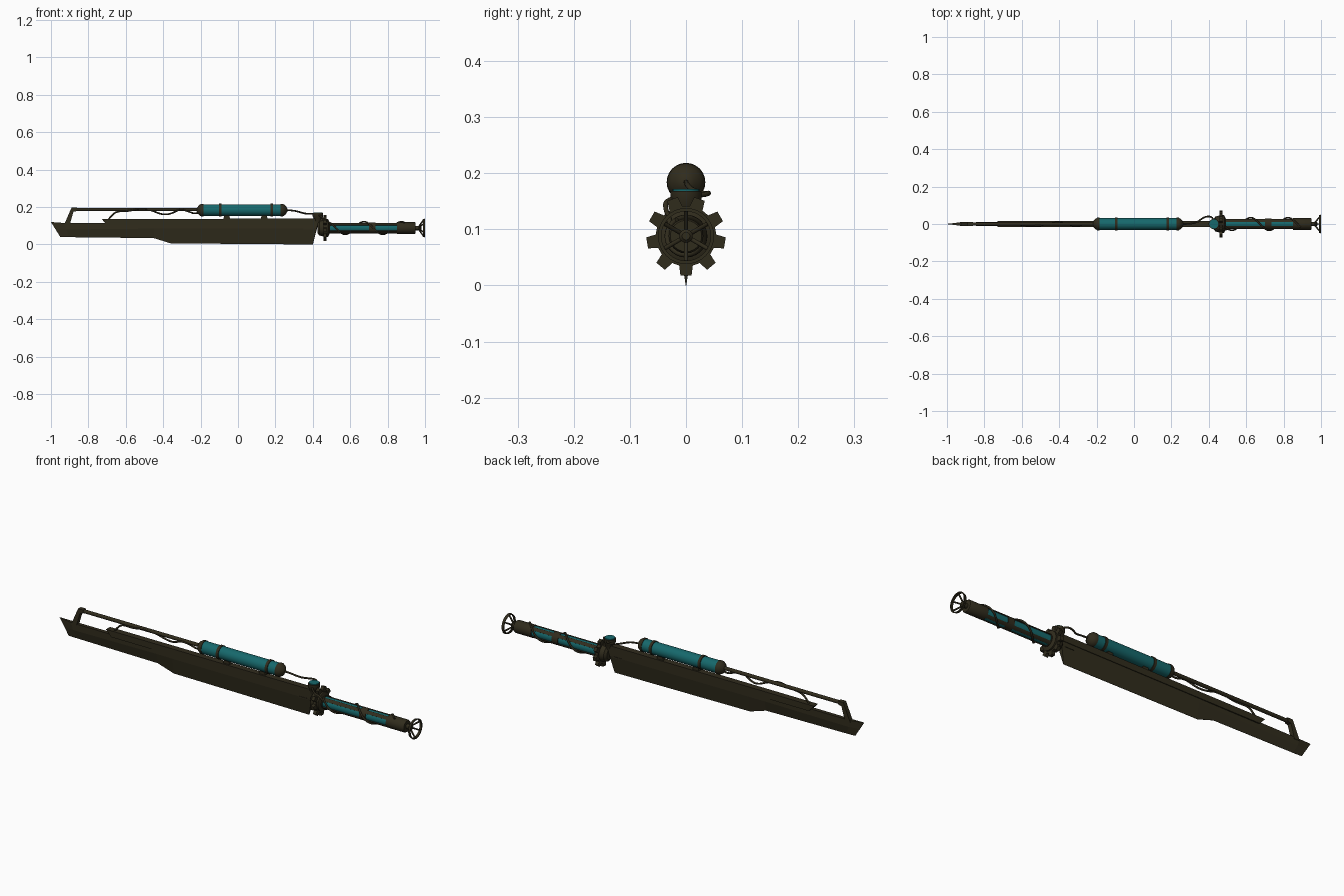
import bpy, bmesh, math
from mathutils import Vector, Matrix

if "Cube" in bpy.data.objects:
    bpy.data.objects.remove(bpy.data.objects["Cube"])

def mat(name, c):
    m = bpy.data.materials.new(name)
    m.diffuse_color = (*c, 1)
    m.use_nodes = True
    m.node_tree.nodes["Principled BSDF"].inputs["Base Color"].default_value = m.diffuse_color
    return m

DARK = mat("dark_metal", (0.03, 0.025, 0.012))
TEAL = mat("teal", (0.008, 0.14, 0.15))
AX = 0.088    # height of the handle axis
TZ = 0.184    # height of the tank axis

def finish(name, bm, m, smooth=True):
    bmesh.ops.recalc_face_normals(bm, faces=bm.faces)
    me = bpy.data.meshes.new(name)
    bm.to_mesh(me)
    bm.free()
    me.materials.append(m)
    o = bpy.data.objects.new(name, me)
    bpy.context.collection.objects.link(o)
    if smooth:
        bpy.ops.object.select_all(action='DESELECT')
        o.select_set(True)
        bpy.context.view_layer.objects.active = o
        bpy.ops.object.shade_smooth_by_angle(angle=math.radians(35))
    return o

def lathe(name, prof, z, m, n=24, x0=None):
    """Closed lathe of (position, radius): along x at height z, or upright at x0."""
    bm = bmesh.new()
    rings = []
    for p, r in prof:
        ring = []
        for i in range(n):
            a = 2 * math.pi * i / n
            c, s = r * math.cos(a), r * math.sin(a)
            ring.append(bm.verts.new((p, c, z + s) if x0 is None else (x0 + s, c, p)))
        rings.append(ring)
    for a, b in zip(rings, rings[1:]):
        for i in range(n):
            bm.faces.new((a[i], a[(i + 1) % n], b[(i + 1) % n], b[i]))
    bm.faces.new(rings[0])
    bm.faces.new(rings[-1])
    return finish(name, bm, m)

def extrude(name, pts, half, m):
    """Outline in x/z, thickened to both sides in y."""
    bm = bmesh.new()
    f, b = ([bm.verts.new((x, y, z)) for x, z in pts] for y in (-half, half))
    bm.faces.new(f)
    bm.faces.new(b)
    for i in range(len(pts)):
        j = (i + 1) % len(pts)
        bm.faces.new((f[i], f[j], b[j], b[i]))
    return finish(name, bm, m, False)

def tube(name, pts, r, m=DARK, closed=False):
    cu = bpy.data.curves.new(name, 'CURVE')
    cu.dimensions = '3D'
    cu.bevel_depth, cu.bevel_resolution, cu.resolution_u = r, 2, 5
    cu.use_fill_caps = True
    s = cu.splines.new('NURBS')
    s.points.add(len(pts) - 1)
    for p, c in zip(s.points, pts):
        p.co = (*c, 1)
    s.order_u, s.use_endpoint_u, s.use_cyclic_u = 3, True, closed
    cu.materials.append(m)
    o = bpy.data.objects.new(name, cu)
    bpy.context.collection.objects.link(o)

def helix(x0, x1, turns, z, r, phase=0, n=40):
    return [(x0 + (x1 - x0) * i / n,
             r * math.cos(phase + turns * 2 * math.pi * i / n),
             z + r * math.sin(phase + turns * 2 * math.pi * i / n)) for i in range(n + 1)]

# Blade: wedge sections of (x top, x shoulder, x edge, z top, z shoulder, z edge, half thickness)
bm = bmesh.new()
secs = []
for xt, xs, xb, zt, zs, zb, t in [
        (-1.0, -.975, -.95, .12, .08, .04, .0006), (-.93, -.92, -.90, .115, .08, .039, .009),
        (-.45, -.45, -.45, .115, .085, .034, .011), (-.36, -.36, -.36, .115, .085, .006, .012),
        (.43, .42, .40, .115, .085, 0, .013)]:
    secs.append([bm.verts.new(c) for c in
                 ((xt, -t, zt), (xs, -t, zs), (xb, -.0006, zb), (xb, .0006, zb), (xs, t, zs), (xt, t, zt))])
for a, b in zip(secs, secs[1:]):
    for i in range(6):
        j = (i + 1) % 6
        bm.faces.new((a[i], a[j], b[j], b[i]))
bm.faces.new(secs[0])
bm.faces.new(secs[-1])
finish("blade", bm, DARK, False)

# Spine along the back of the blade, with a rivet slot by the guard
extrude("blade_spine", [(-.73, .137), (-.70, .105), (.455, .105), (.455, .138)], .016, DARK)
extrude("blade_slot_plate", [(.35, .081), (.40, .081), (.40, .087), (.35, .087)], .015, DARK)

# Front bracket and rod that carry the tank
extrude("bracket", [(-.93, .105), (-.89, .197), (-.86, .197), (-.865, .178), (-.88, .175), (-.90, .105)], .011, DARK)
lathe("tank_rod", [(-.87, .009), (-.19, .009)], .187, DARK, 12)

# Tank with domed caps and bands
lathe("tank", [(-.19, .031), (.235, .031)], TZ, TEAL)
for s, x, nm in ((-1, -.185, "tank_cap_front"), (1, .228, "tank_cap_rear")):
    lathe(nm, [(x, .0335), (x + s * .012, .0335), (x + s * .024, .026), (x + s * .032, .015), (x + s * .036, .008)], TZ, DARK)
for i, x in enumerate((-.095, .18)):
    lathe(f"tank_band_{i}", [(x - .007, .0345), (x + .007, .0345)], TZ, DARK)
for i, x in enumerate((-.06, .14)):
    extrude(f"tank_mount_{i}", [(x - .02, .13), (x + .02, .13), (x + .012, .16), (x - .012, .16)], .008, DARK)

# Valve cup standing on the guard
lathe("valve_cup", [(.115, .018), (.14, .022), (.15, .028), (.168, .028)], 0, DARK, 20, x0=.427)
lathe("valve_top", [(.16, .024), (.172, .024)], 0, TEAL, 20, x0=.427)

# Gear guard: nine teeth, bottom tooth straight down
bm = bmesh.new()
out = []
for k in range(9):
    for da, r in ((-13, .054), (-8, .071), (8, .071), (13, .054)):
        a = math.radians(-90 + 40 * k + da)
        out.append((r * math.cos(a), AX + r * math.sin(a)))
f, b = ([bm.verts.new((x, y, z)) for y, z in out] for x in (.457, .474))
bm.faces.new(f)
bm.faces.new(b)
for i in range(36):
    bm.faces.new((f[i], f[(i + 1) % 36], b[(i + 1) % 36], b[i]))
finish("gear_guard", bm, DARK, False)
lathe("guard_collar", [(.425, .028), (.435, .04), (.457, .045)], AX, DARK)
lathe("guard_hub", [(.47, .047), (.482, .047), (.488, .034)], AX, DARK)

# Handle: teal core inside a dark cage
lathe("grip_core", [(.48, .0265), (.87, .0265)], AX, TEAL)
lathe("grip_end", [(.85, .031), (.945, .031), (.95, .028)], AX, DARK)
for i, (x0, x1) in enumerate(((.48, .492), (.70, .735))):
    lathe(f"grip_band_{i}", [(x0, .0305), (x1, .0305)], AX, DARK)
for k, mid in enumerate((50, 130, 230, 310)):
    bm = bmesh.new()
    ring = [(r, math.radians(mid + d)) for r, ds in ((.0305, (-17, -6, 6, 17)), (.025, (17, -17))) for d in ds]
    f, b = ([bm.verts.new((x, r * math.cos(a), AX + r * math.sin(a))) for r, a in ring] for x in (.485, .86))
    bm.faces.new(f)
    bm.faces.new(b)
    for i in range(6):
        bm.faces.new((f[i], f[(i + 1) % 6], b[(i + 1) % 6], b[i]))
    finish(f"grip_bar_{k}", bm, DARK)

# Pommel: stem and spoked hand wheel
lathe("pommel_stem", [(.945, .012), (.975, .012), (.98, .007)], AX, DARK, 16)
bm = bmesh.new()
sect = ((.988, .047), (.988, .044), (1.0, .044), (1.0, .05))
rings = [[bm.verts.new((x, r * math.cos(i * math.pi / 16), AX + r * math.sin(i * math.pi / 16)))
          for x, r in sect] for i in range(32)]
for i in range(32):
    a, b = rings[i], rings[(i + 1) % 32]
    for j in range(4):
        bm.faces.new((a[j], a[(j + 1) % 4], b[(j + 1) % 4], b[j]))
finish("pommel_rim", bm, DARK)
for k in range(6):
    c, s = math.cos(math.radians(60 * k + 30)), math.sin(math.radians(60 * k + 30))
    tube(f"pommel_spoke_{k}", [(.967, c * .008, AX + s * .008), (.98, c * .027, AX + s * .027),
                               (.994, c * .046, AX + s * .046)], .004)

# Cables
tube("rod_cable", [(-.70, 0, .125), (-.68, 0, .15), (-.65, 0, .178), (-.58, -.008, .178), (-.52, -.012, .195),
                   (-.46, 0, .182), (-.41, .011, .160), (-.36, 0, .162), (-.31, -.013, .19),
                   (-.26, 0, .175), (-.23, 0, .163), (-.19, 0, .175)], .0045)
tube("tank_cable", [(.255, 0, TZ), (.30, 0, .182), (.34, .01, .17), (.37, .035, .163), (.40, .042, .165),
                    (.42, .035, .162), (.43, .015, .16)], .0045)
tube("guard_cable", [(.43, -.02, .155), (.445, -.038, .152), (.46, -.035, .13), (.485, -.03, .125),
                     (.50, -.028, .10)], .0045)
tube("grip_cable", helix(.49, .89, 2.0, AX, .034, math.radians(120)), .0045)
